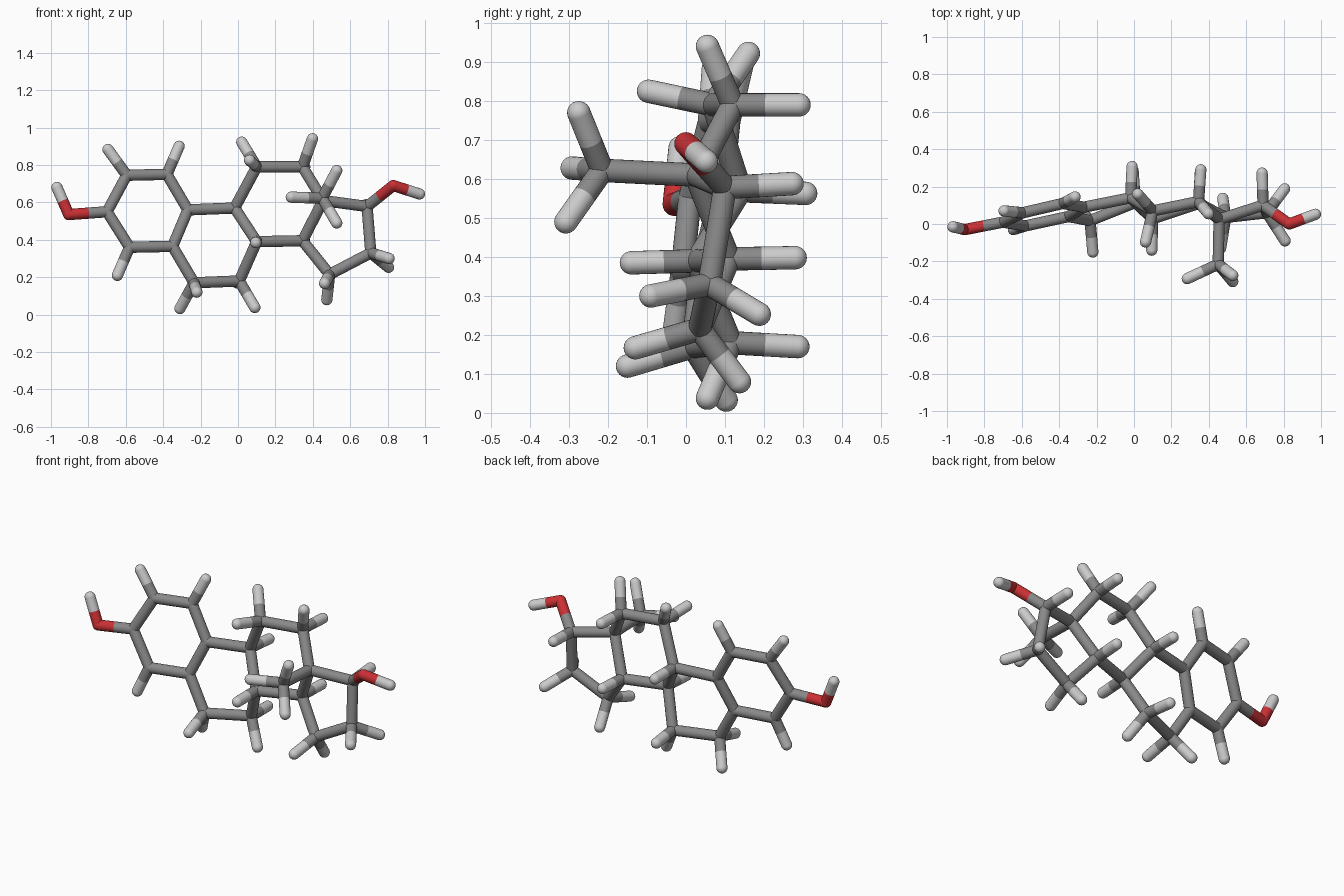
import bpy, bmesh
from mathutils import Vector, Matrix

if "Cube" in bpy.data.objects:
    bpy.data.objects.remove(bpy.data.objects["Cube"])

RADIUS = 0.03
SIDES = 24


def material(name, rgb):
    m = bpy.data.materials.new(name)
    m.use_nodes = True
    m.diffuse_color = (*rgb, 1)
    m.node_tree.nodes["Principled BSDF"].inputs["Base Color"].default_value = (*rgb, 1)
    return m


MATS = {"carbon": material("mid grey", (0.25, 0.25, 0.25)),
        "hydrogen": material("light grey", (0.6, 0.6, 0.6)),
        "oxygen": material("red", (0.6, 0.03, 0.035))}

# Skeleton joints
atoms = {
    "ring_a_left": (-0.70, 0.01, 0.55), "ring_a_top_left": (-0.595, 0.06, 0.745),
    "ring_a_top_right": (-0.38, 0.11, 0.75), "ring_a_right": (-0.268, 0.09, 0.56),
    "ring_a_low_right": (-0.35, 0.04, 0.365), "ring_a_low_left": (-0.58, -0.01, 0.36),
    "ring_b_low_left": (-0.235, 0.018, 0.17), "ring_b_low_right": (0.007, 0.115, 0.18),
    "ring_b_right": (0.10, 0.028, 0.39), "ring_b_top": (-0.018, 0.14, 0.57),
    "ring_c_top_left": (0.10, 0.07, 0.79), "ring_c_top_right": (0.345, 0.12, 0.79),
    "ring_c_right": (0.455, 0.025, 0.61), "ring_c_low": (0.345, 0.11, 0.395),
    "ring_d_low": (0.49, 0.035, 0.215), "ring_d_right": (0.71, 0.06, 0.33),
    "ring_d_top": (0.69, 0.10, 0.578), "methyl": (0.45, -0.215, 0.622),
    "oxygen_left": (-0.905, -0.03, 0.535), "oxygen_right": (0.83, 0.0, 0.69),
}

# Rings as closed loops, then the branches
loops = [
    ["ring_a_left", "ring_a_top_left", "ring_a_top_right", "ring_a_right",
     "ring_a_low_right", "ring_a_low_left"],
    ["ring_a_right", "ring_b_top", "ring_b_right", "ring_b_low_right",
     "ring_b_low_left", "ring_a_low_right"],
    ["ring_b_top", "ring_c_top_left", "ring_c_top_right", "ring_c_right",
     "ring_c_low", "ring_b_right"],
    ["ring_c_right", "ring_d_top", "ring_d_right", "ring_d_low", "ring_c_low"],
]
bonds = {frozenset(p) for loop in loops for p in zip(loop, loop[1:] + loop[:1])}
bonds |= {frozenset(p) for p in [("ring_a_left", "oxygen_left"),
                                 ("ring_d_top", "oxygen_right"),
                                 ("ring_c_right", "methyl")]}

# Hydrogen tips hanging on each joint
tips = {
    "oxygen_left": [(-0.968, -0.015, 0.68)],
    "oxygen_right": [(0.97, 0.052, 0.645)],
    "ring_a_top_left": [(-0.695, 0.07, 0.883)],
    "ring_a_top_right": [(-0.315, 0.145, 0.90)],
    "ring_a_low_left": [(-0.645, -0.03, 0.21)],
    "ring_b_low_left": [(-0.31, 0.103, 0.033), (-0.22, -0.15, 0.12)],
    "ring_b_low_right": [(0.09, 0.055, 0.038), (-0.005, 0.287, 0.17)],
    "ring_b_right": [(0.095, -0.14, 0.385)],
    "ring_b_top": [(-0.01, 0.307, 0.563)],
    "ring_c_top_left": [(0.02, 0.16, 0.922), (0.062, -0.096, 0.825)],
    "ring_c_top_right": [(0.398, 0.055, 0.94), (0.357, 0.29, 0.79)],
    "ring_c_low": [(0.355, 0.28, 0.398)],
    "ring_d_low": [(0.475, 0.137, 0.08), (0.463, -0.13, 0.167)],
    "ring_d_right": [(0.805, 0.188, 0.253), (0.808, -0.09, 0.30)],
    "ring_d_top": [(0.685, 0.272, 0.588)],
    "methyl": [(0.285, -0.292, 0.628), (0.528, -0.275, 0.77), (0.528, -0.308, 0.49)],
}
for parent, ends in tips.items():
    for i, end in enumerate(ends):
        name = f"hydrogen_{parent}_{i + 1}"
        atoms[name] = end
        bonds.add(frozenset((parent, name)))


def add_half_stick(bm, start, end):
    """Cylinder from a joint to the middle of its bond."""
    axis = end - start
    turn = axis.to_track_quat("Z", "Y").to_matrix().to_4x4()
    bmesh.ops.create_cone(bm, cap_ends=False, segments=SIDES, radius1=RADIUS,
                          radius2=RADIUS, depth=axis.length,
                          matrix=Matrix.Translation((start + end) / 2) @ turn)


# Each joint: a rounded knuckle with half of every bond that meets it
for name, place in atoms.items():
    kind = next((k for k in ("hydrogen", "oxygen") if name.startswith(k)), "carbon")
    centre = Vector(place)
    bm = bmesh.new()
    bmesh.ops.create_uvsphere(bm, u_segments=SIDES, v_segments=SIDES // 2, radius=RADIUS,
                              matrix=Matrix.Translation(centre))
    for bond in bonds:
        if name in bond:
            other = next(n for n in bond if n != name)
            add_half_stick(bm, centre, (centre + Vector(atoms[other])) / 2)
    for face in bm.faces:
        face.smooth = True
    mesh = bpy.data.meshes.new(name)
    bm.to_mesh(mesh)
    bm.free()
    mesh.materials.append(MATS[kind])
    label = name if kind != "carbon" else f"carbon_{name}"
    bpy.context.collection.objects.link(bpy.data.objects.new(label, mesh))
